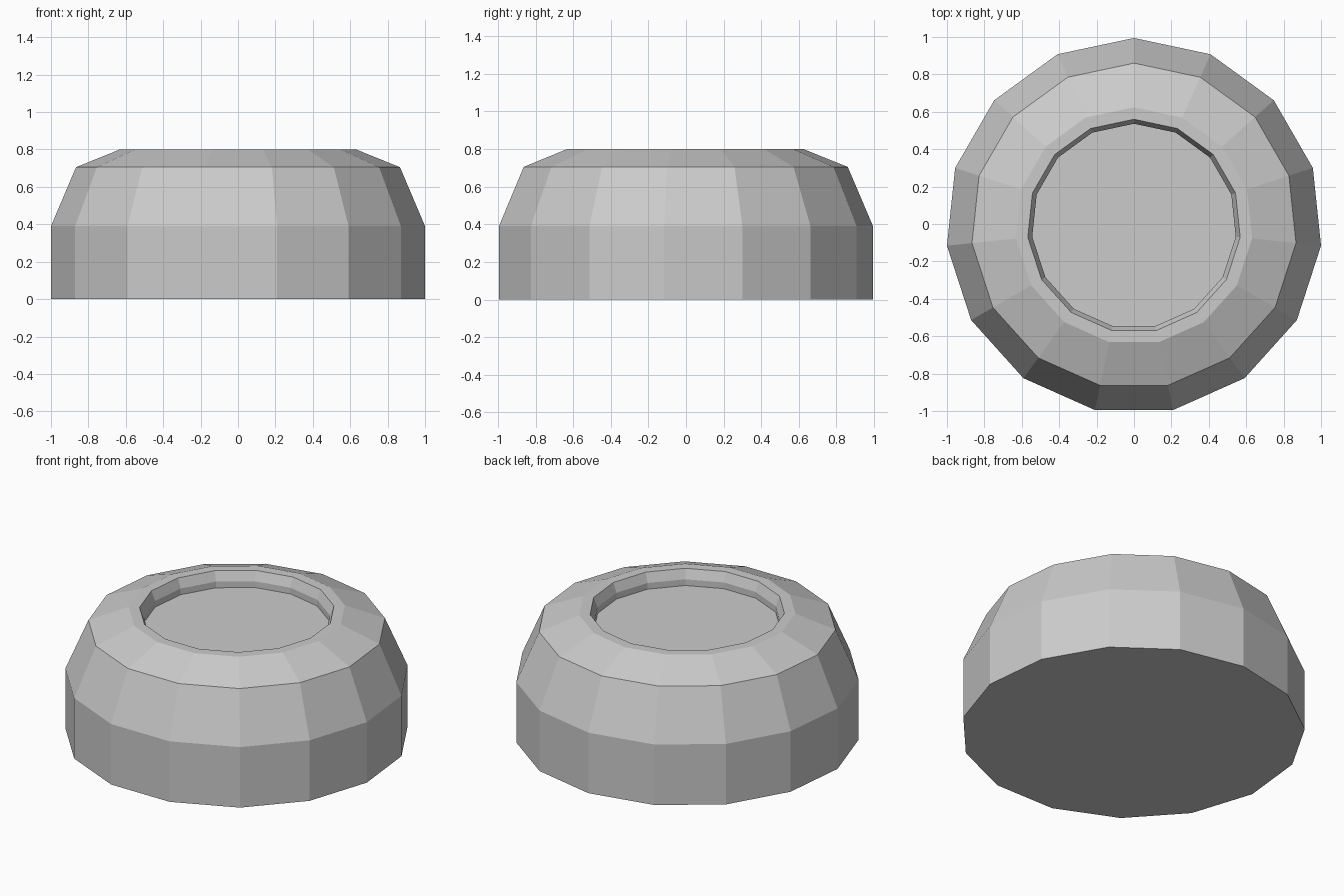
import bpy, bmesh
from math import sin, cos, pi

if "Cube" in bpy.data.objects:
    bpy.data.objects.remove(bpy.data.objects["Cube"])

SIDES = 15
Y_OFF = -0.011  # odd side count: shift so the bounds are centred

# Profile (radius, height): outer wall, shoulders, rim, recessed top
profile = [(1.0055, 0), (1.0055, 0.39), (0.871, 0.705), (0.635, 0.80),
           (0.571, 0.80), (0.547, 0.74), (0.547, 0.70)]

bm = bmesh.new()
rings = []
for r, z in profile:
    rings.append([bm.verts.new((r * sin(2 * pi * i / SIDES),
                                r * cos(2 * pi * i / SIDES) + Y_OFF, z))
                  for i in range(SIDES)])

# Side bands
for a, b in zip(rings, rings[1:]):
    for i in range(SIDES):
        j = (i + 1) % SIDES
        bm.faces.new((a[i], a[j], b[j], b[i]))

# Base and recessed floor
bm.faces.new(rings[0])
bm.faces.new(rings[-1])
bmesh.ops.recalc_face_normals(bm, faces=bm.faces)

mesh = bpy.data.meshes.new("round_button_body")
bm.to_mesh(mesh)
bm.free()
bpy.context.collection.objects.link(bpy.data.objects.new("round_button_body", mesh))
